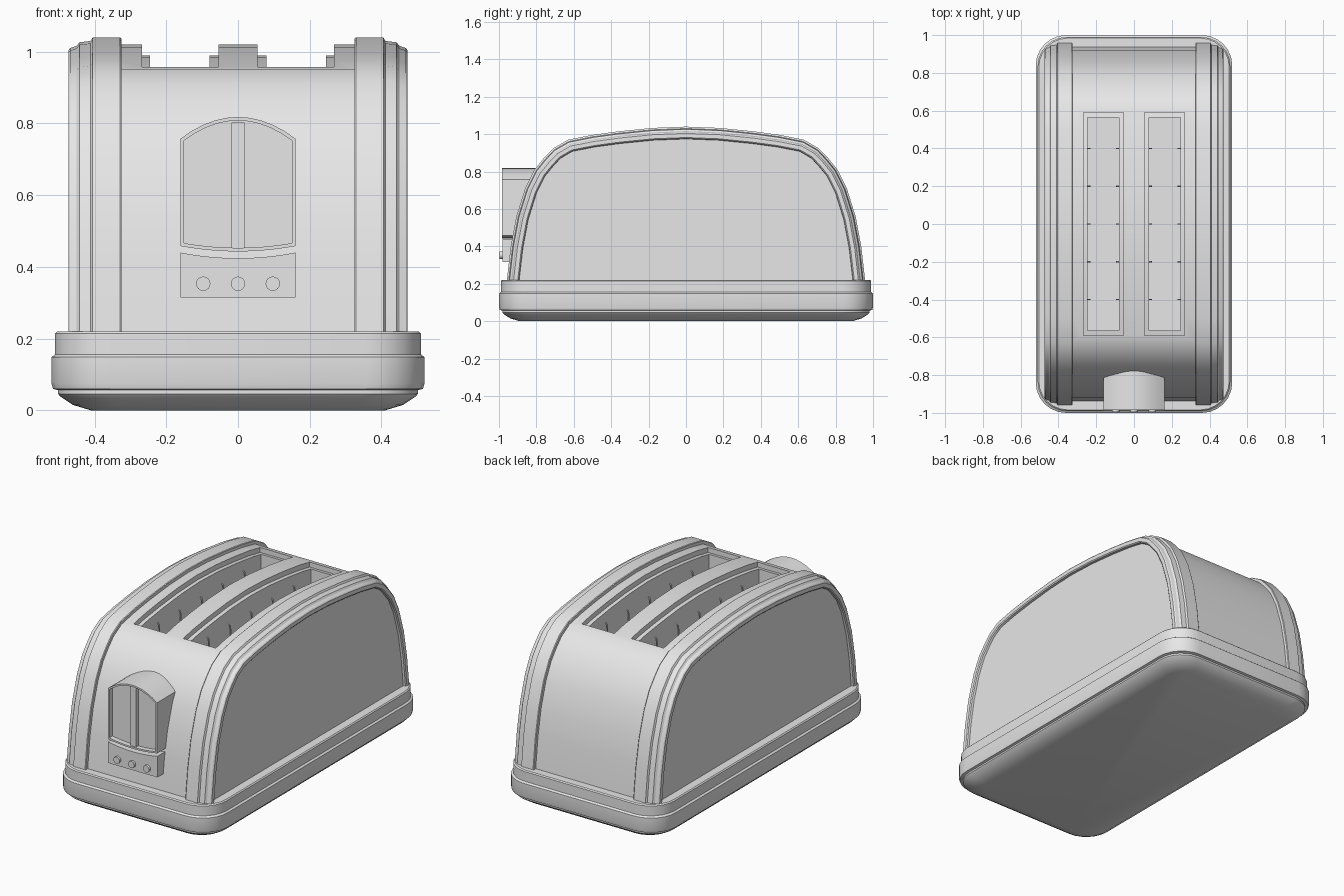
import bpy
import bmesh
from math import cos, sin, pi, radians

if "Cube" in bpy.data.objects:
    bpy.data.objects.remove(bpy.data.objects["Cube"], do_unlink=True)

GREY = (0.8, 0.8, 0.8, 1.0)
mat = bpy.data.materials.new("light grey")
mat.use_nodes = True
mat.diffuse_color = GREY
mat.node_tree.nodes["Principled BSDF"].inputs["Base Color"].default_value = GREY


def loft(bm, rings, caps=(True, True)):
    """Bridge closed rings of equal length and cap the ends."""
    vs = [[bm.verts.new(p) for p in r] for r in rings]
    n = len(rings[0])
    for a, b in zip(vs, vs[1:]):
        for i in range(n):
            j = (i + 1) % n
            bm.faces.new((a[i], a[j], b[j], b[i]))
    if caps[0]:
        bm.faces.new(vs[0][::-1])
    if caps[1]:
        bm.faces.new(vs[-1])


def finish(name, bm, mirror=False):
    bmesh.ops.recalc_face_normals(bm, faces=bm.faces)
    me = bpy.data.meshes.new(name)
    bm.to_mesh(me)
    bm.free()
    me.materials.append(mat)
    ob = bpy.data.objects.new(name, me)
    bpy.context.collection.objects.link(ob)
    if mirror:
        ob.modifiers.new("mirror", "MIRROR")
    return ob


def build(name, rings, caps=(True, True), mirror=False):
    bm = bmesh.new()
    loft(bm, rings, caps)
    return finish(name, bm, mirror)


def select(ob):
    bpy.ops.object.select_all(action="DESELECT")
    ob.select_set(True)
    bpy.context.view_layer.objects.active = ob


# Side arch in (y, z), and a version inset along its normals
HALF = [(0.96, 0.2), (0.937, 0.4), (0.907, 0.56), (0.86, 0.71), (0.81, 0.81),
        (0.76, 0.872), (0.71, 0.924), (0.63, 0.97), (0.5, 0.996),
        (0.36, 1.015), (0.18, 1.033), (0, 1.04)]
ARCH = HALF + [(-y, z) for y, z in HALF[-2::-1]]


def arch(inset):
    out = []
    for i, (y, z) in enumerate(ARCH):
        if i in (0, len(ARCH) - 1):
            out.append((y - inset * (1 if y > 0 else -1), z))
            continue
        (y0, z0), (y1, z1) = ARCH[i - 1], ARCH[i + 1]
        dy, dz = y1 - y0, z1 - z0
        d = (dy * dy + dz * dz) ** 0.5
        out.append((y - inset * dz / d, z + inset * dy / d))
    return out


def arch_rings(sections):
    return [[(x, y, z) for y, z in arch(t)] for x, t in sections]


# Base tray: stacked rounded rectangles
def rounded(inset, z, hx=0.52, hy=1.0, radius=0.16, seg=6):
    r = max(radius - inset * 0.5, 0.04)
    cx, cy = hx - inset - r, hy - inset - r
    ring = []
    for q, (sx, sy) in enumerate([(1, 1), (-1, 1), (-1, -1), (1, -1)]):
        for k in range(seg + 1):
            a = (q + k / seg) * pi / 2
            ring.append((sx * cx + r * cos(a), sy * cy + r * sin(a), z))
    return ring


BASE = [(0.11, 0), (0.06, 0.015), (0.025, 0.038), (0.018, 0.046), (0.018, 0.056),
        (0.004, 0.06), (0, 0.075), (0, 0.148), (0.01, 0.156), (0.01, 0.214), (0.016, 0.22)]
build("base", [rounded(t, z) for t, z in BASE])

# Main body with two toast slots
body = build("body", arch_rings([(-0.33, 0.02), (0.33, 0.02)]))
SLOT_IN, SLOT_OUT = 0.08, 0.245
ledge = [(y, z) for y, z in arch(0.05) if abs(y) < 0.58 and z > 0.5]
end_z = ledge[0][1] - 0.018
ledge = [(0.59, 1.2), (0.59, end_z)] + ledge + [(-0.59, end_z), (-0.59, 1.2)]


def cut(target, rings):
    cutter = build("slot_cutter", rings)
    cutter.hide_render = True
    mod = target.modifiers.new("cut", "BOOLEAN")
    mod.operation = "DIFFERENCE"
    mod.solver = "EXACT"
    mod.object = cutter
    select(target)
    bpy.ops.object.modifier_apply(modifier=mod.name)
    bpy.data.objects.remove(cutter, do_unlink=True)


for s in (-1, 1):
    cut(body, [[(s * x, y, z) for y, z in ledge] for x in (0.055, 0.268)])
    well = [(SLOT_IN, -0.565), (SLOT_OUT, -0.565), (SLOT_OUT, 0.565), (SLOT_IN, 0.565)]
    cut(body, [[(s * x, y, z) for x, y in well] for z in (0.25, 1.2)])

# Raised side bands and recessed side panels
BAND = [(0.325, 0.05), (0.325, 0.003), (0.329, 0), (0.405, 0), (0.411, 0.01), (0.442, 0.014),
        (0.45, 0.024), (0.468, 0.03), (0.473, 0.036), (0.473, 0.058), (0.468, 0.064), (0.455, 0.066)]
build("side_band", arch_rings(BAND), (True, False), True)
build("side_panel", arch_rings([(0.44, 0.066), (0.455, 0.066)]), mirror=True)

# Guide wires inside the slots
bm = bmesh.new()
for wall, side in ((SLOT_IN, 1), (SLOT_OUT, -1)):
    for k in range(-2, 3):
        path = [(0.012, 0.25), (0.012, 0.87), (0.008, 0.89), (-0.004, 0.9)]
        loft(bm, [[(wall + side * dx + 0.004 * cos(a * pi / 3), k * 0.2 + 0.004 * sin(a * pi / 3), z)
                   for a in range(6)] for dx, z in path])
finish("guide_wires", bm, True)


# Lever housing: arched block with a recessed window
def bow(x0, x1, edge, mid, n=10):
    pts = []
    for i in range(n + 1):
        t = 2 * i / n - 1
        pts.append((x0 + (x1 - x0) * i / n, mid + (edge - mid) * t * t))
    return pts


def block(name, outline, front, back, rim=0, depth=0):
    bm = bmesh.new()
    loft(bm, [[(x, y, z) for x, z in outline] for y in (front, back)])
    bmesh.ops.recalc_face_normals(bm, faces=bm.faces)
    if rim:
        face = min(bm.faces, key=lambda f: f.calc_center_median().y)
        bmesh.ops.inset_individual(bm, faces=[face], thickness=rim, use_even_offset=True)
        moved = bmesh.ops.extrude_discrete_faces(bm, faces=[face])["faces"]
        bmesh.ops.translate(bm, verts=moved[0].verts, vec=(0, depth, 0))
    return finish(name, bm)


W = 0.161
block("lever_housing", bow(-W, W, 0.458, 0.443) + bow(W, -W, 0.757, 0.818), -0.985, -0.72, 0.01, 0.03)
block("lever_track", [(-0.018, 0.453), (0.018, 0.453), (0.018, 0.802), (-0.018, 0.802)], -0.975, -0.94)

# Button panel under the housing
block("button_panel", [(-W, 0.315), (W, 0.315)] + bow(W, -W, 0.44, 0.424), -0.982, -0.85)
for i, name in enumerate(("right_button", "middle_button", "left_button")):
    cx = (i - 1) * 0.097
    disc = [(cx + 0.02 * cos(a * pi / 8), 0.353 + 0.02 * sin(a * pi / 8)) for a in range(16)]
    block(name, disc, -0.996, -0.96)

# Smooth curved faces, keep real edges crisp
for ob in list(bpy.context.collection.objects):
    if ob.type == "MESH" and ob.data.materials and ob.data.materials[0] == mat:
        select(ob)
        bpy.ops.object.shade_smooth_by_angle(angle=radians(30))
